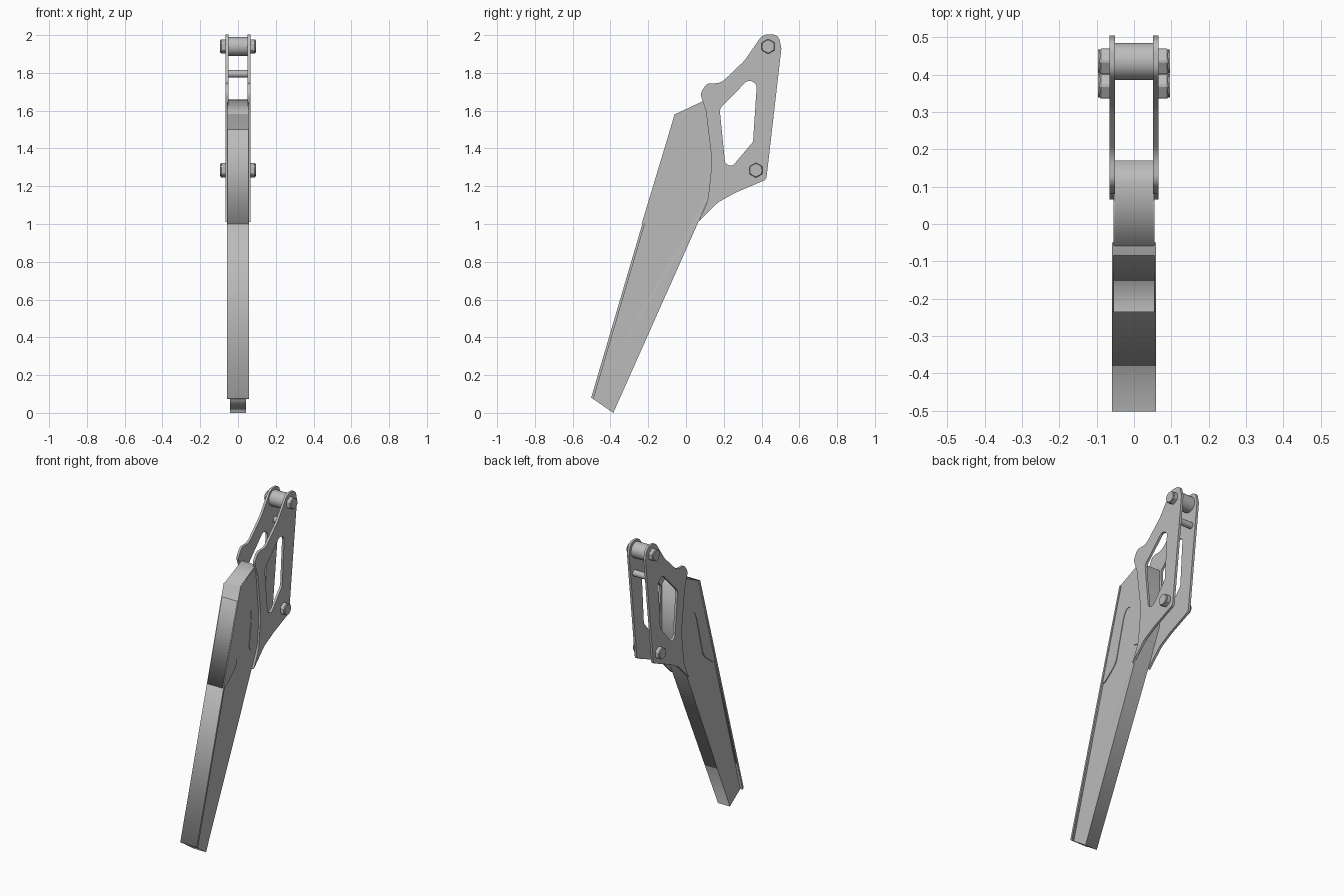
import bpy, bmesh, math
from mathutils import Matrix, Vector

cube = bpy.data.objects.get("Cube")
if cube:
    bpy.data.objects.remove(cube)

metal = bpy.data.materials.new("grey_metal")
metal.use_nodes = True
GREY = (0.5, 0.5, 0.5, 1)
metal.diffuse_color = GREY
metal.node_tree.nodes["Principled BSDF"].inputs["Base Color"].default_value = GREY

# Profile plane (y, z) with thickness along x
SIDE = Matrix(((0, 0, 1, 0), (1, 0, 0, 0), (0, 1, 0, 0), (0, 0, 0, 1)))


def add_mesh(name, mesh):
    ob = bpy.data.objects.new(name, mesh)
    bpy.context.collection.objects.link(ob)
    mesh.materials.clear()
    mesh.materials.append(metal)
    return ob


def slab(name, loops, x_mid, half):
    """Flat part: outline (and holes) in y, z extruded along x."""
    cu = bpy.data.curves.new(name + "_outline", "CURVE")
    cu.dimensions = "2D"
    cu.fill_mode = "BOTH"
    cu.extrude = half
    for pts in loops:
        sp = cu.splines.new("POLY")
        sp.points.add(len(pts) - 1)
        for p, (y, z) in zip(sp.points, pts):
            p.co = (y, z, 0, 1)
        sp.use_cyclic_u = True
    tmp = bpy.data.objects.new(name + "_tmp", cu)
    bpy.context.collection.objects.link(tmp)
    dg = bpy.context.evaluated_depsgraph_get()
    mesh = bpy.data.meshes.new_from_object(tmp.evaluated_get(dg))
    bpy.data.objects.remove(tmp)
    mesh.transform(Matrix.Translation((x_mid, 0, 0)) @ SIDE)
    bm = bmesh.new()
    bm.from_mesh(mesh)
    bmesh.ops.remove_doubles(bm, verts=bm.verts, dist=1e-5)
    bmesh.ops.recalc_face_normals(bm, faces=bm.faces)
    bm.to_mesh(mesh)
    bm.free()
    return add_mesh(name, mesh)


def rounded(corners, steps=6):
    """Round each (y, z, radius) corner of an outline."""
    out = []
    n = len(corners)
    for i, (y, z, r) in enumerate(corners):
        p = Vector((y, z))
        a = (Vector(corners[i - 1][:2]) - p)
        b = (Vector(corners[(i + 1) % n][:2]) - p)
        if r == 0:
            out.append((y, z))
            continue
        half = a.angle(b) / 2
        cut = min(r / math.tan(half), a.length * 0.48, b.length * 0.48)
        s, e = p + a.normalized() * cut, p + b.normalized() * cut
        for k in range(steps + 1):
            t = k / steps
            q = s * (1 - t) ** 2 + p * 2 * t * (1 - t) + e * t * t
            out.append((q.x, q.y))
    return out


def rod(name, y, z, r, x0, x1, sides, bevel=0):
    """Round or hexagonal bar lying along x."""
    bm = bmesh.new()
    bmesh.ops.create_cone(bm, cap_ends=True, segments=sides, radius1=r, radius2=r,
                          depth=abs(x1 - x0))
    mesh = bpy.data.meshes.new(name)
    bm.to_mesh(mesh)
    bm.free()
    mesh.transform(Matrix.Translation(((x0 + x1) / 2, y, z)) @ SIDE)
    ob = add_mesh(name, mesh)
    if bevel:
        mod = ob.modifiers.new("chamfer", "BEVEL")
        mod.width = bevel
        mod.segments = 1
    return ob


def smooth(ob):
    bpy.ops.object.select_all(action="DESELECT")
    ob.select_set(True)
    bpy.context.view_layer.objects.active = ob
    bpy.ops.object.shade_smooth_by_angle(angle=math.radians(35))


# Long arm, slimmer towards its foot
arm = slab("arm_body", [[(-0.5, 0.08), (-0.385, 0), (0.065, 1.01), (0.17, 1.25),
                         (0.17, 1.62), (0.11, 1.66), (-0.06, 1.58)]], 0, 0.052)
for v in arm.data.vertices:
    v.co.x *= 0.81 + 0.19 * min(v.co.z, 1)

# Thin wide cap along the front edge of the arm
slab("front_cap", [[(-0.502, 0.08), (-0.49, 0.073), (-0.05, 1.573), (-0.06, 1.582)]], 0, 0.059)

# Raised side skin on the upper arm, with a rounded notch
skin = [(-0.235, 1.0, 0), (-0.2, 1.0, 0), (-0.1, 1.08, 0.1), (-0.03, 1.35, 0),
        (0.0, 1.41, 0.04), (0.06, 1.39, 0.03), (0.055, 1.3, 0), (0.035, 1.15, 0.03),
        (0.09, 1.12, 0.03), (0.13, 1.15, 0), (0.13, 1.35, 0), (0.1, 1.65, 0), (-0.06, 1.58, 0)]
slab("upper_skin", [rounded(skin)], 0, 0.0545)

# Pair of side plates with a window
plate = [(0.065, 1.01, 0), (0.17, 1.115, 0.12), (0.26, 1.165, 0.1), (0.425, 1.235, 0.025),
         (0.505, 1.93, 0.04), (0.49, 2.003, 0.05), (0.405, 2.003, 0.05), (0.31, 1.865, 0.2),
         (0.185, 1.745, 0.08), (0.11, 1.745, 0.04), (0.075, 1.69, 0.05),
         (0.105, 1.6, 0.1), (0.138, 1.33, 0.3), (0.115, 1.12, 0.2)]
window = [(0.178, 1.61, 0.04), (0.33, 1.765, 0.05), (0.375, 1.74, 0.03),
          (0.355, 1.435, 0.03), (0.245, 1.305, 0.04), (0.207, 1.32, 0.025)]
TOP, LOW = (0.435, 1.94), (0.37, 1.285)
for side, label in ((1, "left"), (-1, "right")):
    smooth(slab(label + "_plate", [rounded(plate), rounded(window)], side * 0.0585, 0.0075))
    # Hexagonal bolts with a round end
    for (y, z), spot in ((TOP, "top"), (LOW, "lower")):
        rod(f"{label}_{spot}_bolt", y, z, 0.04, side * 0.06, side * 0.092, 6, 0.004)
        smooth(rod(f"{label}_{spot}_bolt_end", y, z, 0.032, side * 0.06, side * 0.096, 24))

# Cross members between the plates
smooth(rod("top_spacer", *TOP, 0.05, -0.053, 0.053, 32))
smooth(rod("cross_pin", 0.45, 1.795, 0.02, -0.053, 0.053, 20))
